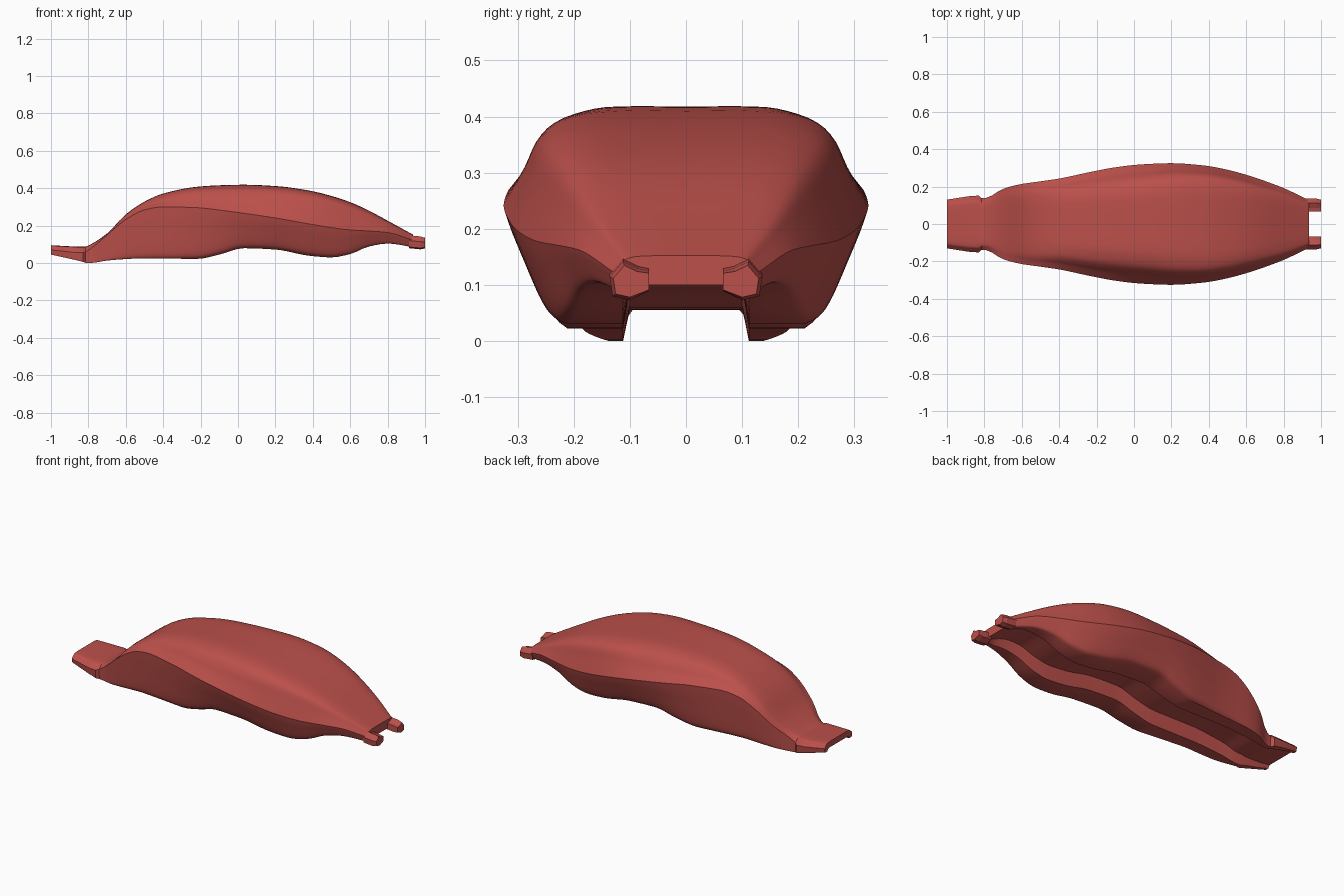
import bpy, bmesh
from mathutils import Vector

if "Cube" in bpy.data.objects:
    bpy.data.objects.remove(bpy.data.objects["Cube"])

red = bpy.data.materials.new("Warm red")
red.diffuse_color = (0.5, 0.08, 0.07, 1)
red.use_nodes = True
red.node_tree.nodes["Principled BSDF"].inputs["Base Color"].default_value = red.diffuse_color

# Stations: x, top z, crease z, crease half width, bottom z, bottom width ratio, boxiness, groove depth
S = [(-1.0, .095, .070, .130, .045, .95, 1, .015),
     (-.83, .087, .055, .152, .006, .97, 1, .05),
     (-.815, .087, .06, .138, .001, .98, 1, .06),
     (-.79, .098, .075, .140, .000, .98, .9, .06),
     (-.70, .158, .150, .188, .013, .92, .4, .07),
     (-.60, .260, .232, .214, .021, .86, .3, .075),
     (-.50, .328, .284, .228, .025, .82, .2, .08),
     (-.40, .371, .300, .243, .024, .80, .1, .08),
     (-.22, .407, .296, .281, .022, .75, 0, .08),
     (-.10, .415, .283, .303, .045, .73, 0, .08),
     (.03, .418, .266, .318, .079, .72, .1, .08),
     (.20, .411, .241, .325, .072, .70, .5, .08),
     (.38, .387, .209, .312, .039, .70, .9, .08),
     (.50, .358, .189, .290, .030, .72, 1, .08),
     (.60, .325, .177, .263, .048, .75, 1, .08),
     (.70, .280, .171, .230, .088, .78, 1, .07),
     (.80, .226, .163, .192, .104, .82, 1, .05),
     (.935, .152, .122, .128, .085, .85, 1, .015)]


def station(x):
    """Monotone-ish cubic interpolation of the station table."""
    i = max(k for k in range(len(S) - 1) if S[k][0] <= x)
    a, b = S[i], S[i + 1]
    h = b[0] - a[0]
    t = (x - a[0]) / h

    def slope(k, c):
        if k == 0 or k == len(S) - 1:
            j = 0 if k == 0 else k - 1
            return (S[j + 1][c] - S[j][c]) / (S[j + 1][0] - S[j][0])
        p = (S[k][c] - S[k - 1][c]) / (S[k][0] - S[k - 1][0])
        q = (S[k + 1][c] - S[k][c]) / (S[k + 1][0] - S[k][0])
        return 0 if p * q <= 0 else 2 * p * q / (p + q)
    out = []
    for c in range(1, 8):
        m, n = slope(i, c) * h, slope(i + 1, c) * h
        out.append((2*t**3 - 3*t*t + 1) * a[c] + (t**3 - 2*t*t + t) * m
                   + (3*t*t - 2*t**3) * b[c] + (t**3 - t*t) * n)
    return out


def smooth(pts, n=3):
    """Catmull-Rom through the points."""
    p = [Vector(q) for q in pts]
    p = [2*p[0] - p[1]] + p + [2*p[-1] - p[-2]]
    out = []
    for i in range(1, len(p) - 2):
        for s in range(n):
            t = s / n
            a, b, c, d = p[i-1:i+3]
            out.append(.5 * (2*b + (c - a)*t + (2*a - 5*b + 4*c - d)*t*t
                             + (3*b - a - 3*c + d)*t**3))
    return out + [p[-2]]


SOFT = [(.38, 0), (.55, .05), (.70, .18), (.80, .42), (.87, .66)]
BOXY = [(.40, 0), (.60, .02), (.75, .09), (.84, .23), (.905, .55)]


def half_section(x):
    T, C, W, B, r, f, g = station(x)
    up = [(0, T)]
    for (y0, d0), (y1, d1) in zip(SOFT, BOXY):
        up.append((W * (y0 + (y1 - y0) * f), T - (T - C) * (d0 + (d1 - d0) * f)))
    up.append((W, C))
    d, e = C - B, W * (1 - r)
    low = [(W, C), (W - .12*e, C - .2*d), (W - .32*e, C - .47*d),
           (W - .56*e, B + .22*d), (W - .75*e, B + .06*d), (W - e, B)]
    yi = min(.112, W * r - .02)
    pts = smooth(up) + smooth(low)[1:]
    return pts + [Vector(q) for q in ((yi, B), (yi - .012, B + g), (0, B + g))]


def finish(bm, name):
    bmesh.ops.recalc_face_normals(bm, faces=bm.faces)
    me = bpy.data.meshes.new(name)
    bm.to_mesh(me)
    bm.free()
    me.materials.append(red)
    ob = bpy.data.objects.new(name, me)
    bpy.context.collection.objects.link(ob)
    return ob


# Body shell with tail plate: loft of mirrored sections with a groove underneath
xs = [-1, -.94, -.88]
for a, b in zip(S[1:], S[2:]):
    n = max(1, round((b[0] - a[0]) / .03))
    xs += [a[0] + (b[0] - a[0]) * k / n for k in range(n)]
xs.append(S[-1][0])
bm = bmesh.new()
rings = []
for x in xs:
    h = half_section(x)
    ring = h + [Vector((-q[0], q[1])) for q in h[-2:0:-1]]
    rings.append([bm.verts.new((x, q[0], q[1])) for q in ring])
for a, b in zip(rings, rings[1:]):
    for i in range(len(a)):
        j = (i + 1) % len(a)
        bm.faces.new((a[i], a[j], b[j], b[i]))
bm.faces.new(rings[0])
bm.faces.new(rings[-1])
body = finish(bm, "body_shell")
bpy.context.view_layer.objects.active = body
body.select_set(True)
bpy.ops.object.shade_smooth_by_angle(angle=0.6)

# Pair of chamfered fork tabs at the narrow end
tab = [(.066, .092), (.066, .128), (.085, .132), (.112, .145), (.136, .117), (.131, .083), (.10, .076)]
for side, name in ((1, "fork_tab_back"), (-1, "fork_tab_front")):
    bm = bmesh.new()
    loops = []
    for x, s, dz in ((.915, 1, .003), (.975, 1, -.003), (1.0, .82, -.004)):
        loops.append([bm.verts.new((x, side * (.1 + (y - .1) * s if y > .07 else y),
                                    .11 + (z - .11) * s + dz)) for y, z in tab])
    for a, b in zip(loops, loops[1:]):
        for i in range(len(a)):
            j = (i + 1) % len(a)
            bm.faces.new((a[i], a[j], b[j], b[i]))
    bm.faces.new(loops[0])
    bm.faces.new(loops[-1])
    finish(bm, name)
